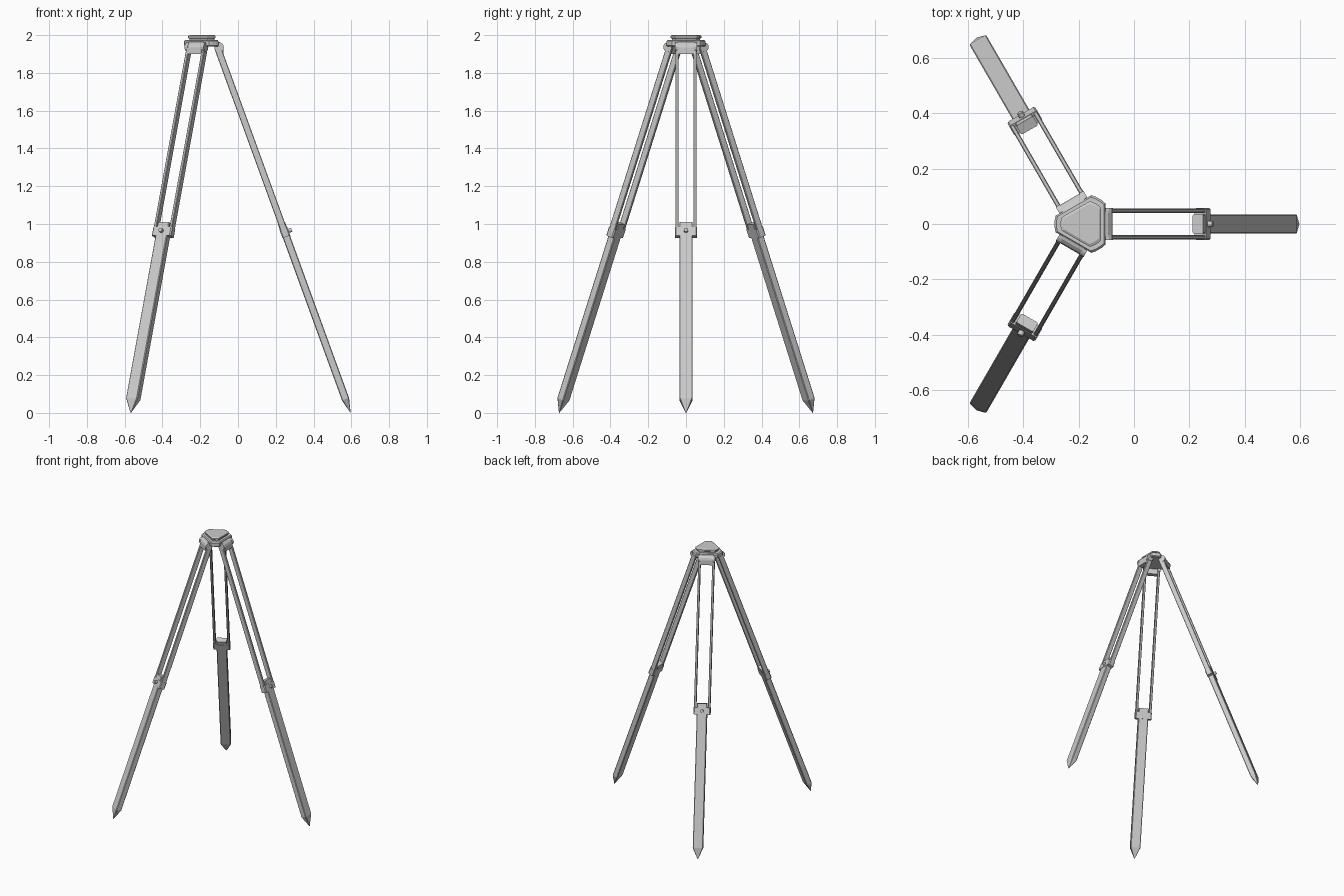
import bpy, bmesh
from math import radians, sin, cos, pi
from mathutils import Matrix

cube = bpy.data.objects.get("Cube")
if cube:
    bpy.data.objects.remove(cube, do_unlink=True)

GREY = bpy.data.materials.new("light_grey")
GREY.use_nodes = True
GREY.diffuse_color = (0.6, 0.6, 0.6, 1)
GREY.node_tree.nodes["Principled BSDF"].inputs["Base Color"].default_value = GREY.diffuse_color

CENTRE = Matrix.Translation((-0.18, 0, 0))
REACH, TILT = 0.797, radians(20)


def finish(name, bm, matrix):
    bmesh.ops.recalc_face_normals(bm, faces=bm.faces)
    mesh = bpy.data.meshes.new(name)
    bm.to_mesh(mesh)
    bm.free()
    mesh.materials.append(GREY)
    ob = bpy.data.objects.new(name, mesh)
    ob.matrix_world = matrix
    bpy.context.collection.objects.link(ob)


def loft(name, rings, matrix):
    """Skin a stack of equal-length rings and cap both ends."""
    bm = bmesh.new()
    loops = [[bm.verts.new(p) for p in ring] for ring in rings]
    for a, b in zip(loops, loops[1:]):
        for i in range(len(a)):
            j = (i + 1) % len(a)
            bm.faces.new((a[i], a[j], b[j], b[i]))
    bm.faces.new(loops[0])
    bm.faces.new(loops[-1])
    finish(name, bm, matrix)


def bar_ring(centre, half, chamfer, z, scale=1.0):
    """Rectangle with cut corners."""
    (cx, cy), (hx, hy), c = centre, half, chamfer
    corner = [(hx, hy - c), (hx - c, hy), (c - hx, hy), (-hx, hy - c)]
    points = corner + [(-x, -y) for x, y in corner]
    return [(cx + x * scale, cy + y * scale, z) for x, y in points]


def cylinder(name, radius, length, matrix, sides=16):
    bm = bmesh.new()
    bmesh.ops.create_cone(bm, cap_ends=True, segments=sides, radius1=radius,
                          radius2=radius, depth=length)
    finish(name, bm, matrix)


def head_ring(radius, z):
    """Triangle with cut corners, its long sides facing the legs."""
    angles = [radians(c + d) for c in (60, 180, 300) for d in (-16, -7, 7, 16)]
    return [(radius * cos(a), radius * sin(a), z) for a in angles]


# Head: body, narrow neck and chamfered mounting plate
loft("head_body", [head_ring(r, z) for r, z in
                   ((0.1, 1.94), (0.107, 1.945), (0.107, 1.968), (0.1, 1.975))], CENTRE)
loft("head_neck", [head_ring(0.077, z) for z in (1.97, 1.988)], CENTRE)
loft("mounting_plate", [head_ring(r, z) for r, z in
                        ((0.081, 1.983), (0.085, 1.986), (0.085, 1.995), (0.074, 2.0))], CENTRE)

# Rounded hinge block outline, radius against height
HINGE = [(0.07, 1.9), (0.103, 1.9), (0.103, 1.935), (0.098, 1.95),
         (0.087, 1.961), (0.07, 1.967)]

for n, azimuth in enumerate((0, 120, 240), 1):
    turn = CENTRE @ Matrix.Rotation(radians(azimuth), 4, "Z")
    # Leg frame: origin below the foot, z up along the leg, x outward
    leg = turn @ Matrix.Translation((REACH, 0, 0)) @ Matrix.Rotation(-TILT, 4, "Y")

    # Hinge block with side cheeks
    loft(f"hinge_block_{n}", [[(r, y, z) for r, z in HINGE] for y in (-0.045, 0.045)], turn)
    for side, label in ((-1, "right"), (1, "left")):
        cheek = turn @ Matrix.Translation((0.08, side * 0.049, 1.936)) @ Matrix.Rotation(pi / 2, 4, "X")
        cylinder(f"hinge_cheek_{label}_{n}", 0.025, 0.018, cheek)
        # Upper rail pair
        loft(f"upper_rail_{label}_{n}", [bar_ring((-0.02, side * 0.048), (0.018, 0.008), 0.003, z)
                                         for z in (1.01, 2.06)], leg)

    # Lower leg running down to a pointed foot
    loft(f"lower_leg_{n}", [bar_ring((-0.02, 0), (0.02, 0.035), 0.004, z, s)
                            for z, s in ((0.008, 0.04), (0.085, 1), (1.075, 1))], leg)

    # Clamp around the lower leg, with its locking knob
    loft(f"clamp_{n}", [bar_ring((-0.02, 0), (0.022, 0.058), 0.006, z)
                        for z in (1.0, 1.048)], leg)
    knob = leg @ Matrix.Translation((0.008, 0, 1.025)) @ Matrix.Rotation(pi / 2, 4, "Y")
    cylinder(f"clamp_knob_{n}", 0.011, 0.022, knob, 12)
